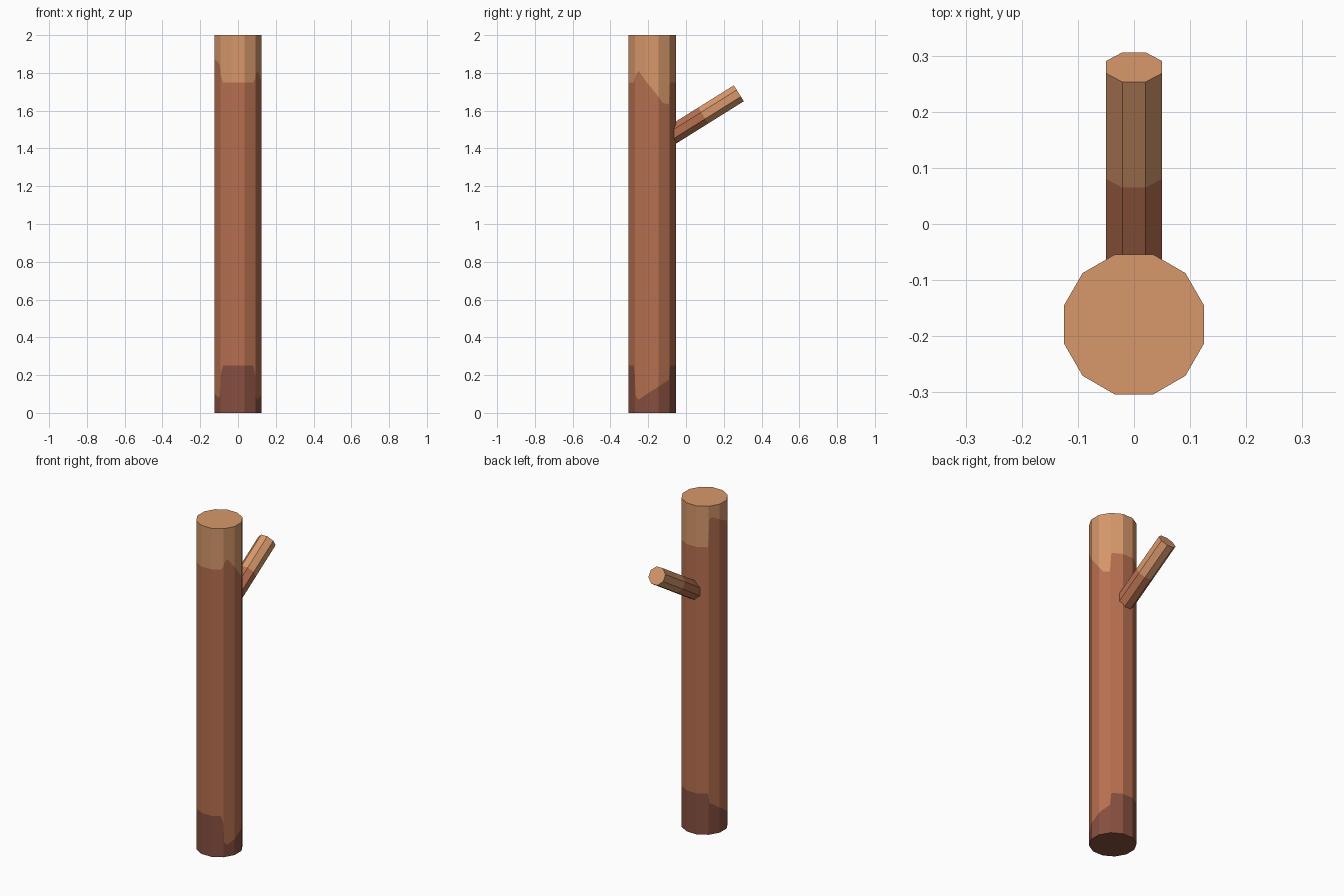
import bpy, bmesh, math
from mathutils import Vector

if "Cube" in bpy.data.objects:
    bpy.data.objects.remove(bpy.data.objects["Cube"])


def material(name, rgb):
    m = bpy.data.materials.new(name)
    lin = [(c / 255 / 12.92) if c / 255 <= 0.04045 else ((c / 255 + 0.055) / 1.055) ** 2.4 for c in rgb]
    m.diffuse_color = (*lin, 1)
    m.use_nodes = True
    m.node_tree.nodes["Principled BSDF"].inputs["Base Color"].default_value = m.diffuse_color
    return m


DARK = material("dark bark", (135, 80, 64))
BARK = material("red brown bark", (183, 112, 80))
LIGHT = material("light wood", (215, 152, 107))


def loft(name, rings, mats):
    """Join rings of points bottom to top; each band takes the next material."""
    bm = bmesh.new()
    rows = [[bm.verts.new(p) for p in ring] for ring in rings]
    n = len(rows[0])
    for k, (a, b) in enumerate(zip(rows, rows[1:])):
        for i in range(n):
            j = (i + 1) % n
            bm.faces.new((a[i], a[j], b[j], b[i])).material_index = k
    bm.faces.new(rows[0][::-1]).material_index = 0
    bm.faces.new(rows[-1]).material_index = len(mats) - 1
    me = bpy.data.meshes.new(name)
    bm.to_mesh(me)
    bm.free()
    for m in mats:
        me.materials.append(m)
    ob = bpy.data.objects.new(name, me)
    bpy.context.collection.objects.link(ob)
    return ob


# Trunk: 12 sides; s counts sides from the front right corner,
# with the heights of the dark and light colour borders along the outline
borders = [  # s, dark top, light bottom
    (0.0, 0.20, 1.77), (0.06, 0.09, 1.79), (0.35, 0.07, 1.81), (2.4, 0.155, 1.64),
    (2.94, 0.175, 1.635), (3.06, 0.25, 1.75),                     # right side
    (5.94, 0.25, 1.75), (6.06, 0.19, 1.92), (6.3, 0.185, 1.93),   # back
    (8.6, 0.08, 1.855), (8.9, 0.09, 1.84), (9.0, 0.2, 1.79),      # left side
    (9.2, 0.25, 1.75), (11.8, 0.25, 1.75), (12.0, 0.20, 1.77),    # front
]
CY, R = -0.179, 0.1295


def outline(s):
    k = math.floor(s)
    a, b = (Vector((R * math.cos(t), R * math.sin(t) + CY, 0))
            for t in (math.radians(-45 + 30 * i) for i in (k, k + 1)))
    return a.lerp(b, s - k)


def border(s, col):
    for p, q in zip(borders, borders[1:]):
        if p[0] <= s <= q[0]:
            return p[col] + (q[col] - p[col]) * (s - p[0]) / (q[0] - p[0])


stations = sorted({float(i) for i in range(12)} | {b[0] for b in borders[:-1]})


def trunk_ring(height):
    return [outline(s) + Vector((0, 0, height(s))) for s in stations]


loft("trunk", [trunk_ring(lambda s: 0), trunk_ring(lambda s: border(s, 1)),
               trunk_ring(lambda s: border(s, 2)), trunk_ring(lambda s: 2)],
     [DARK, BARK, LIGHT])

# Branch: 8 sides, rising 32 degrees towards the back
tilt = math.radians(32)
axis = Vector((0, math.cos(tilt), math.sin(tilt)))
up = Vector((0, -math.sin(tilt), math.cos(tilt)))
tip = Vector((0, 0.2795, 1.692))


def branch_ring(back):
    angles = [math.radians(22.5 + 45 * i) for i in range(8)]
    return [tip - axis * back + 0.054 * (up * math.sin(t) - Vector((1, 0, 0)) * math.cos(t))
            for t in angles]


loft("branch", [branch_ring(0.46), branch_ring(0.222), branch_ring(0)], [BARK, LIGHT])

# Consistent outward faces
for ob in bpy.data.objects:
    bm = bmesh.new()
    bm.from_mesh(ob.data)
    bmesh.ops.recalc_face_normals(bm, faces=bm.faces)
    bm.to_mesh(ob.data)
    bm.free()
